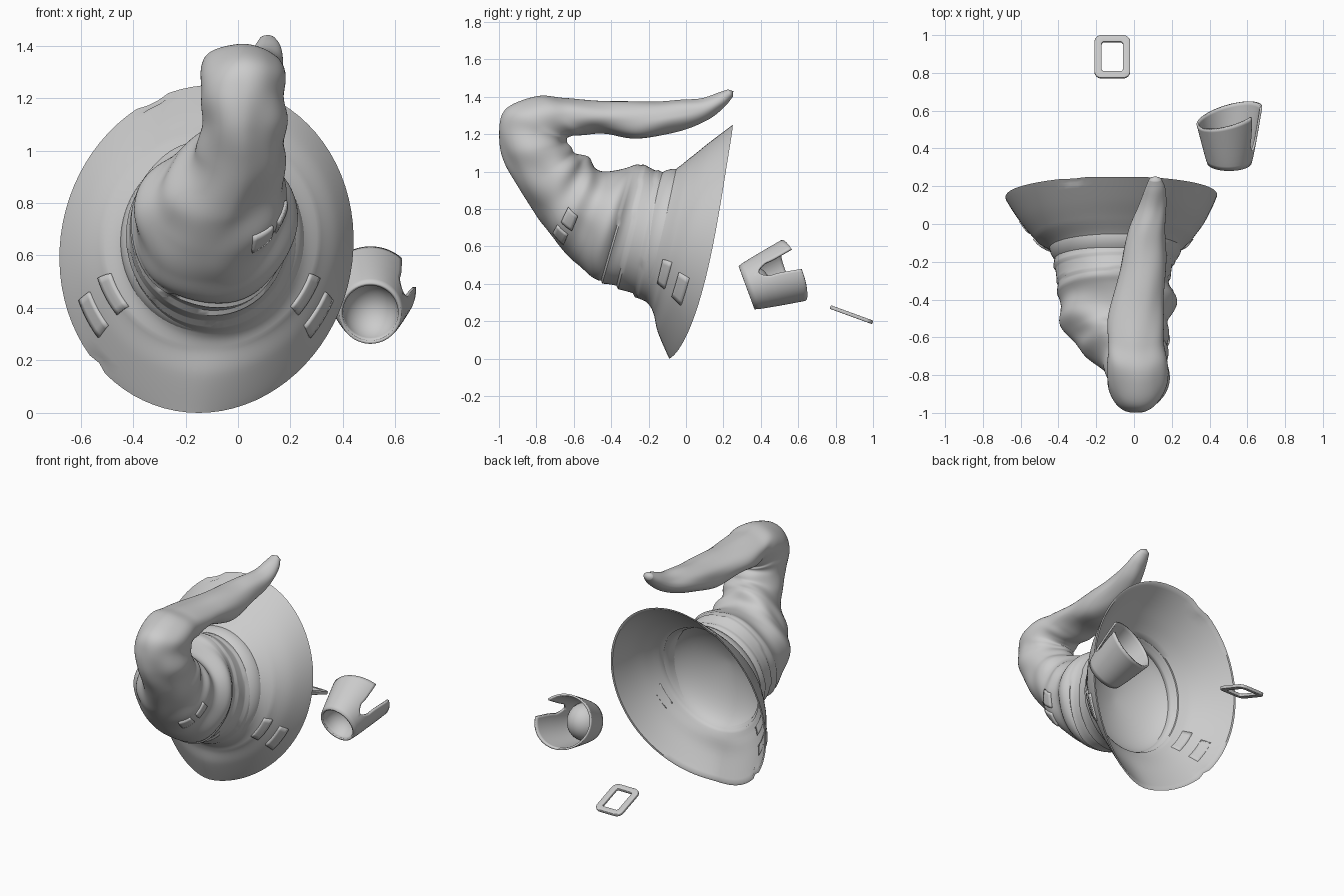
import bpy, bmesh, math
from mathutils import Vector, noise

if "Cube" in bpy.data.objects:
    bpy.data.objects.remove(bpy.data.objects["Cube"])

# Hat cross-sections from rim to tip: outer point (y, z), inner point (y, z), x min, x max
ROWS = [
    (-.09, 0, .25, 1.25, -.68, .44), (-.15, .14, .13, 1.16, -.60, .38),
    (-.175, .245, .03, 1.08, -.52, .31), (-.215, .305, -.08, 1.0, -.43, .24),
    (-.31, .36, -.16, 1.01, -.42, .2), (-.41, .40, -.24, 1.04, -.40, .19),
    (-.50, .43, -.31, 1.03, -.41, .21), (-.58, .52, -.42, 1.0, -.39, .20),
    (-.67, .60, -.49, 1.02, -.35, .19), (-.75, .69, -.53, 1.07, -.28, .18),
    (-.83, .80, -.57, 1.1, -.2, .17), (-.91, .95, -.61, 1.11, -.15, .18),
    (-.98, 1.08, -.63, 1.15, -.14, .18), (-1.0, 1.22, -.64, 1.17, -.14, .18),
    (-.95, 1.34, -.63, 1.18, -.14, .18), (-.79, 1.41, -.6, 1.195, -.14, .17),
    (-.65, 1.395, -.53, 1.2, -.14, .155), (-.45, 1.38, -.42, 1.2, -.12, .155),
    (-.22, 1.375, -.25, 1.175, -.08, .175), (-.05, 1.38, -.05, 1.215, -.03, .165),
    (.08, 1.39, .11, 1.275, .025, .17), (.18, 1.425, .20, 1.34, .06, .165),
    (.225, 1.44, .25, 1.40, .08, .145)]
SEG = 80
NOTCHES = (-.8, -2.7)


def row_at(t):
    """Catmull-Rom blend of the section table."""
    i = min(int(t), len(ROWS) - 2)
    f = t - i
    p = [ROWS[max(0, min(len(ROWS) - 1, i + k))] for k in (-1, 0, 1, 2)]
    return [.5 * (2 * b + (c - a) * f + (2 * a - 5 * b + 4 * c - d) * f * f
                  + (3 * b - a - 3 * c + d) * f ** 3) for a, b, c, d in zip(*p)]


def hat_point(t, a, scale=1.0):
    ya, za, yb, zb, x0, x1 = row_at(t)
    k = scale
    if 4 < t < 14:                                  # twisted cloth folds
        env = math.sin(math.pi * (t - 4) / 10)
        k += .035 * env * math.sin(3.1 * t + a) * abs(math.sin(a)) + .02 * env * math.sin(2 * t - 3 * a)
    if 2.9 < t < 5.6:                               # uneven wraps of the band
        k += (.035 + .015 * math.cos(a)) * (((t - 2.9 + .2 * math.sin(a + 1)) / .9) % 1) - .015
    if t > 4:                                       # lumpy cloth
        n = Vector((math.sin(a) * 1.2, math.cos(a) * 1.2, t * .75))
        k += .1 * min(1, (t - 4) / 3, (22.5 - t) / 3) * noise.noise(n)
    if t < .3 and any(abs(a - n) < .05 for n in NOTCHES):
        k -= .018
    s, c = math.sin(a) * k, math.cos(a) * k
    bulge = max(0, 1 - t / 2) * .075 * (math.sqrt(s * s + .01) - .1) * (1 + .7 * c)
    return Vector(((x0 + x1) / 2 + (x1 - x0) / 2 * s - max(0, 1 - t / 3) * .03 * c,
                   (ya + yb) / 2 - (yb - ya) / 2 * c + bulge,
                   (za + zb) / 2 - (zb - za) / 2 * c))


def finish(name, bm, angle=40):
    bmesh.ops.recalc_face_normals(bm, faces=bm.faces)
    me = bpy.data.meshes.new(name)
    bm.to_mesh(me)
    bm.free()
    ob = bpy.data.objects.new(name, me)
    bpy.context.collection.objects.link(ob)
    bpy.ops.object.select_all(action='DESELECT')
    ob.select_set(True)
    bpy.context.view_layer.objects.active = ob
    bpy.ops.object.shade_smooth_by_angle(angle=math.radians(angle))
    return ob


def solidify(ob, thickness):
    m = ob.modifiers.new("thickness", 'SOLIDIFY')
    m.thickness, m.offset, m.use_even_offset = thickness, 0, True


def grid(bm, rings, closed=True):
    vs = [[bm.verts.new(p) for p in r] for r in rings]
    n = len(rings[0])
    for i in range(len(vs) - 1):
        for j in range(n if closed else n - 1):
            q = (j + 1) % n
            bm.faces.new((vs[i][j], vs[i][q], vs[i + 1][q], vs[i + 1][j]))
    return vs


# Hat: lining under the brim closed by a dome, then rim, crown and curled tip in one skin
angles = [-math.pi + 2 * math.pi * j / SEG for j in range(SEG)]
axis = Vector((0, -1, .27)).normalized()
lining = [[hat_point(2.6 * i / 12, a, .978 - .012 * i / 12) for a in angles] for i in range(13)]
mouth = lining[-1]
mid = sum(mouth, Vector()) / SEG
DOME = .2
rings = []
for i in range(1, 13):
    b = math.pi / 2 * (1 - i / 12.5)
    f = math.cos(b) ** 1.25                         # cone-like sides, rounded end
    rings.append([mid + (p - mid) * f + axis * DOME * math.sin(b) for p in mouth])
rings += lining[::-1]
steps = (len(ROWS) - 1) * 8
rings += [[hat_point(i / 8, a) for a in angles] for i in range(steps + 1)]
bm = bmesh.new()
vs = grid(bm, rings)
for ring, tip in ((vs[0], mid + axis * DOME), (vs[-1], Vector((.113, .253, 1.43)))):
    apex = bm.verts.new(tip)
    for j in range(SEG):
        bm.faces.new((ring[j], ring[(j + 1) % SEG], apex))
finish("witch_hat", bm, 50)


# Cloth tabs that follow the hat surface
def tab(name, t0, t1, a0, a1):
    bm = bmesh.new()
    grid(bm, [[hat_point(t0 + (t1 - t0) * i / 4, a0 + (a1 - a0) * j / 6) for j in range(7)]
              for i in range(5)], closed=False)
    solidify(finish(name, bm), .02)


for side, label in ((1, "right"), (-1, "left")):
    tab("brim_tab_inner_" + label, 1.65, 2.2, side * .88, side * 1.24)
    tab("brim_tab_outer_" + label, .65, 1.1, side * .88, side * 1.18)
tab("crown_tab_lower", 7.9, 8.6, .5, .85)
tab("crown_tab_upper", 7.8, 8.5, 1.0, 1.4)

# Sleeve: flared tube with a rounded slot open at its wide end
near, far = Vector((.505, .325, .38)), Vector((.505, .575, .472))
ax = (far - near).normalized()
ux = Vector((1, 0, 0))
uz = ux.cross(ax).normalized()
N = 64


def slot_half(f):
    if f <= .3:
        return 0
    return .27 * min(1, math.sqrt((f - .3) / .16)) + .28 * max(0, f - .6)


rings = []
for f in (0, .1, .2, .3, .31, .335, .37, .41, .46, .55, .65, .75, .85, .93, 1):
    r = .118 + .05 * f ** .85
    c = near.lerp(far, f)
    h = slot_half(f)
    ring = []
    for j in range(N + 1):
        a = .43 + h + (2 * math.pi - 2 * h) * j / N
        d = (ux * math.cos(a) * (.95 + .05 * f) + uz * math.sin(a)) * r
        ring.append(c + d + Vector((0, .27 * f * d.x, 0)))
    rings.append(ring)
bm = bmesh.new()
grid(bm, rings, closed=False)
bmesh.ops.remove_doubles(bm, verts=bm.verts, dist=.0003)
solidify(finish("slotted_sleeve", bm), .012)

# Hollow dome closing the narrow end of the sleeve
bm = bmesh.new()
rings = []
for i in range(9):
    b = math.pi / 2 * i / 9
    rings.append([near + ax * (.006 + .12 * math.sin(b)) + (ux * .95 * math.cos(a) + uz * math.sin(a))
                  * .115 * math.cos(b) for a in (2 * math.pi * j / 40 for j in range(40))])
vs = grid(bm, rings)
apex = bm.verts.new(near + ax * .126)
for j in range(40):
    bm.faces.new((vs[-1][j], vs[-1][(j + 1) % 40], apex))
solidify(finish("sleeve_dome", bm), .008)


# Buckle: flat rounded rectangular frame, tilted
def rounded(w, h, r):
    pts = []
    for q, (sx, sy) in enumerate(((1, 1), (-1, 1), (-1, -1), (1, -1))):
        for k in range(7):
            a = math.pi / 2 * (q + k / 6)
            pts.append(Vector((sx * (w / 2 - r) + r * math.cos(a),
                               sy * (h / 2 - r) + r * math.sin(a), 0)))
    return pts


bm = bmesh.new()
grid(bm, [rounded(.19, .242, .04), rounded(.112, .165, .012)])
buckle = finish("buckle_frame", bm)
solidify(buckle, .02)
buckle.location = (-.115, .885, .235)
buckle.rotation_euler = (math.radians(-20), 0, 0)
bevel = buckle.modifiers.new("soft_edges", 'BEVEL')
bevel.width, bevel.segments = .004, 2
